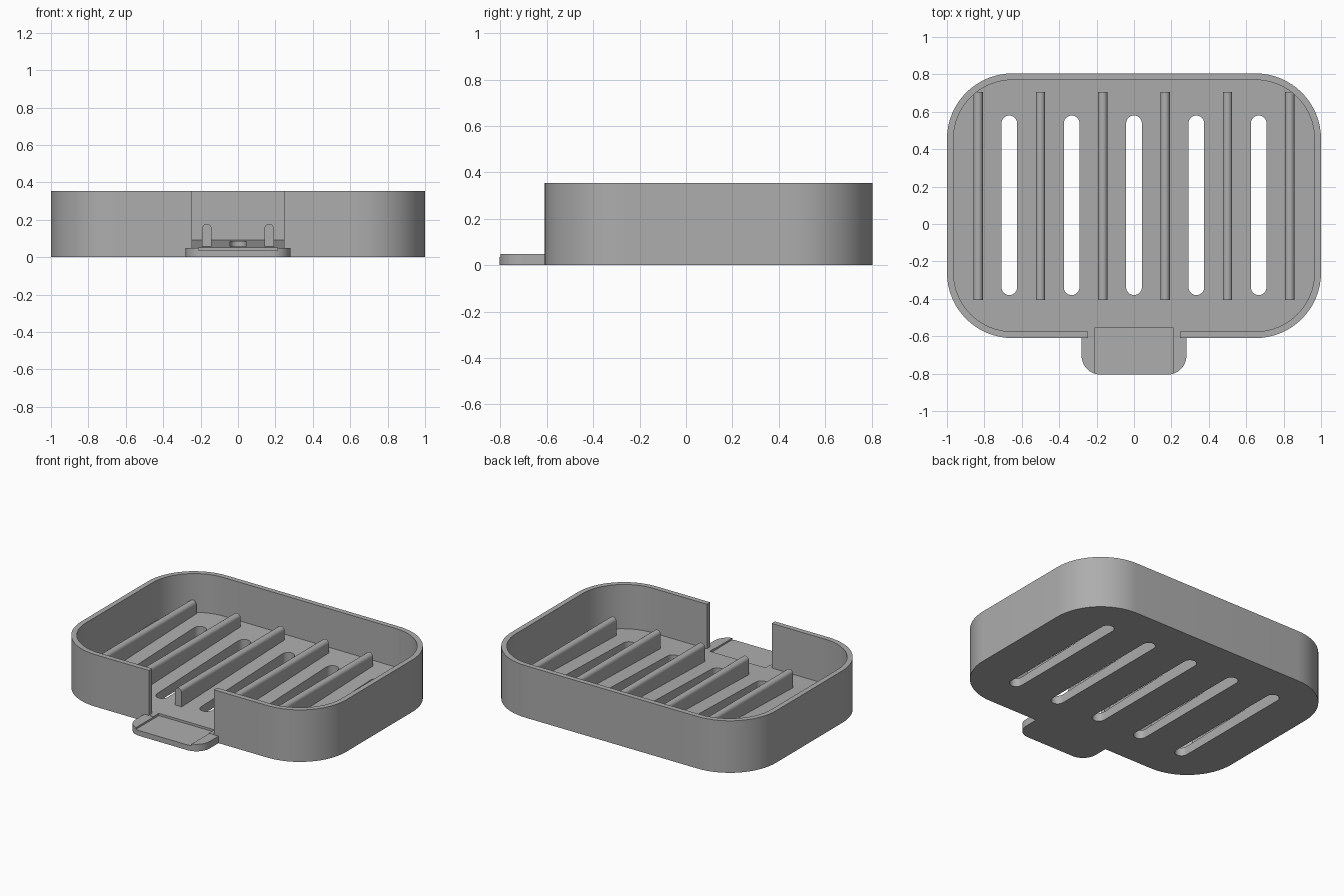
import bpy, bmesh
from math import cos, sin, pi, radians

cube = bpy.data.objects.get("Cube")
if cube:
    bpy.data.objects.remove(cube, do_unlink=True)

grey = bpy.data.materials.new("plain grey")
grey.use_nodes = True
COLOR = (0.42, 0.42, 0.42, 1)
grey.diffuse_color = COLOR
grey.node_tree.nodes["Principled BSDF"].inputs["Base Color"].default_value = COLOR


def rounded(x0, x1, y0, y1, front, back, steps=16):
    """Counter-clockwise rectangle outline with front and back corner radii."""
    pts = []
    for sx, sy, start in ((1, 1, 0), (0, 1, 1), (0, 0, 2), (1, 0, 3)):
        r = back if sy else front
        cx = x1 - r if sx else x0 + r
        cy = y1 - r if sy else y0 + r
        for i in range(steps + 1 if r else 1):
            a = (start + i / steps) * pi / 2
            pts.append((cx + r * cos(a), cy + r * sin(a)))
    return pts


def prism(name, outline, bottom, top):
    """Extrude an outline in z; bottom may be a function of y."""
    low = bottom if callable(bottom) else lambda y: bottom
    bm = bmesh.new()
    lower = [bm.verts.new((x, y, low(y))) for x, y in outline]
    upper = [bm.verts.new((x, y, top)) for x, y in outline]
    bm.faces.new(lower[::-1])
    bm.faces.new(upper)
    n = len(outline)
    for i in range(n):
        j = (i + 1) % n
        bm.faces.new((lower[i], lower[j], upper[j], upper[i]))
    bmesh.ops.remove_doubles(bm, verts=bm.verts, dist=1e-5)
    return finish(name, bm)


def finish(name, bm):
    bmesh.ops.recalc_face_normals(bm, faces=bm.faces)
    mesh = bpy.data.meshes.new(name)
    bm.to_mesh(mesh)
    bm.free()
    obj = bpy.data.objects.new(name, mesh)
    bpy.context.collection.objects.link(obj)
    mesh.materials.append(grey)
    return obj


def activate(obj):
    bpy.ops.object.select_all(action='DESELECT')
    obj.select_set(True)
    bpy.context.view_layer.objects.active = obj


def combine(obj, other, operation):
    mod = obj.modifiers.new(operation, 'BOOLEAN')
    mod.operation, mod.object, mod.solver = operation, other, 'EXACT'
    activate(obj)
    bpy.ops.object.modifier_apply(modifier=mod.name)
    bpy.data.objects.remove(other, do_unlink=True)


def floor_z(y):
    """Floor drains down towards the front."""
    return 0.05 + 0.03 * (y + 0.61)


# Tray with a hollow, a front opening and a sloping floor
tray = prism("tray", rounded(-1, 1, -0.61, 0.805, 0.35, 0.35), 0, 0.355)
combine(tray, prism("hollow", rounded(-0.965, 0.965, -0.575, 0.77, 0.315, 0.315),
                    floor_z, 0.5), 'DIFFERENCE')
combine(tray, prism("opening", rounded(-0.245, 0.245, -0.7, -0.5, 0, 0),
                    floor_z, 0.5), 'DIFFERENCE')

# Drain lip with a shallow channel
combine(tray, prism("lip", rounded(-0.28, 0.28, -0.805, -0.59, 0.1, 0), 0, 0.048), 'UNION')
combine(tray, prism("channel", rounded(-0.21, 0.21, -0.9, -0.555, 0, 0), 0.036, 0.2),
        'DIFFERENCE')

# Drain slots
for i in range(-2, 3):
    x = i / 3
    combine(tray, prism("slot", rounded(x - 0.042, x + 0.042, -0.38, 0.58, 0.0419, 0.0419, 8),
                        -0.1, 0.2), 'DIFFERENCE')
activate(tray)
bpy.ops.object.shade_smooth_by_angle(angle=radians(30))

# Support ribs with rounded tops
for i in range(6):
    x = (i - 2.5) / 3
    profile = [(x - 0.025, 0.03), (x + 0.025, 0.03)]
    profile += [(x + 0.025 * cos(k * pi / 12), 0.153 + 0.025 * sin(k * pi / 12))
                for k in range(13)]
    bm = bmesh.new()
    face = bm.faces.new([bm.verts.new((px, -0.405, pz)) for px, pz in profile])
    side = bmesh.ops.extrude_face_region(bm, geom=[face], use_keep_orig=True)
    moved = [v for v in side["geom"] if isinstance(v, bmesh.types.BMVert)]
    bmesh.ops.translate(bm, verts=moved, vec=(0, 1.11, 0))
    rib = finish(f"rib_{i + 1}", bm)
    activate(rib)
    bpy.ops.object.shade_smooth_by_angle(angle=radians(30))
